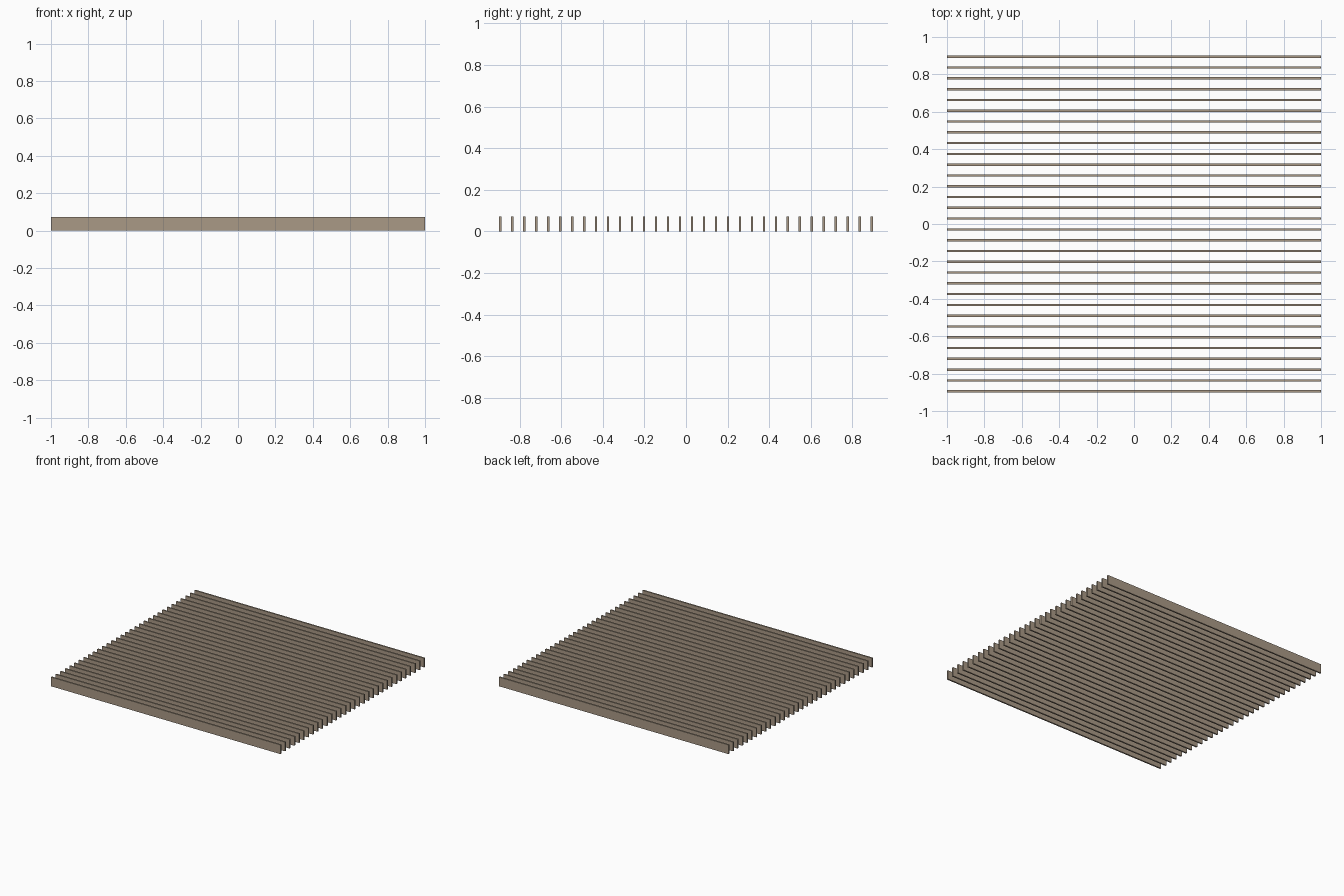
import bpy

if "Cube" in bpy.data.objects:
    bpy.data.objects.remove(bpy.data.objects["Cube"])

COUNT = 32
LENGTH, THICK, HEIGHT = 2.0, 0.012, 0.072
DEPTH = 1.8

wood = bpy.data.materials.new("weathered_wood")
wood.diffuse_color = (0.40, 0.32, 0.24, 1)
wood.use_nodes = True
wood.node_tree.nodes["Principled BSDF"].inputs["Base Color"].default_value = wood.diffuse_color

# Row of identical upright slats, evenly spaced front to back
pitch = (DEPTH - THICK) / (COUNT - 1)
for i in range(COUNT):
    y = -(DEPTH - THICK) / 2 + i * pitch
    bpy.ops.mesh.primitive_cube_add(size=1, location=(0, y, HEIGHT / 2))
    slat = bpy.context.object
    slat.name = f"slat_{i + 1:02d}"
    slat.scale = (LENGTH, THICK, HEIGHT)
    bpy.ops.object.transform_apply(location=False, rotation=False, scale=True)
    slat.data.materials.append(wood)
